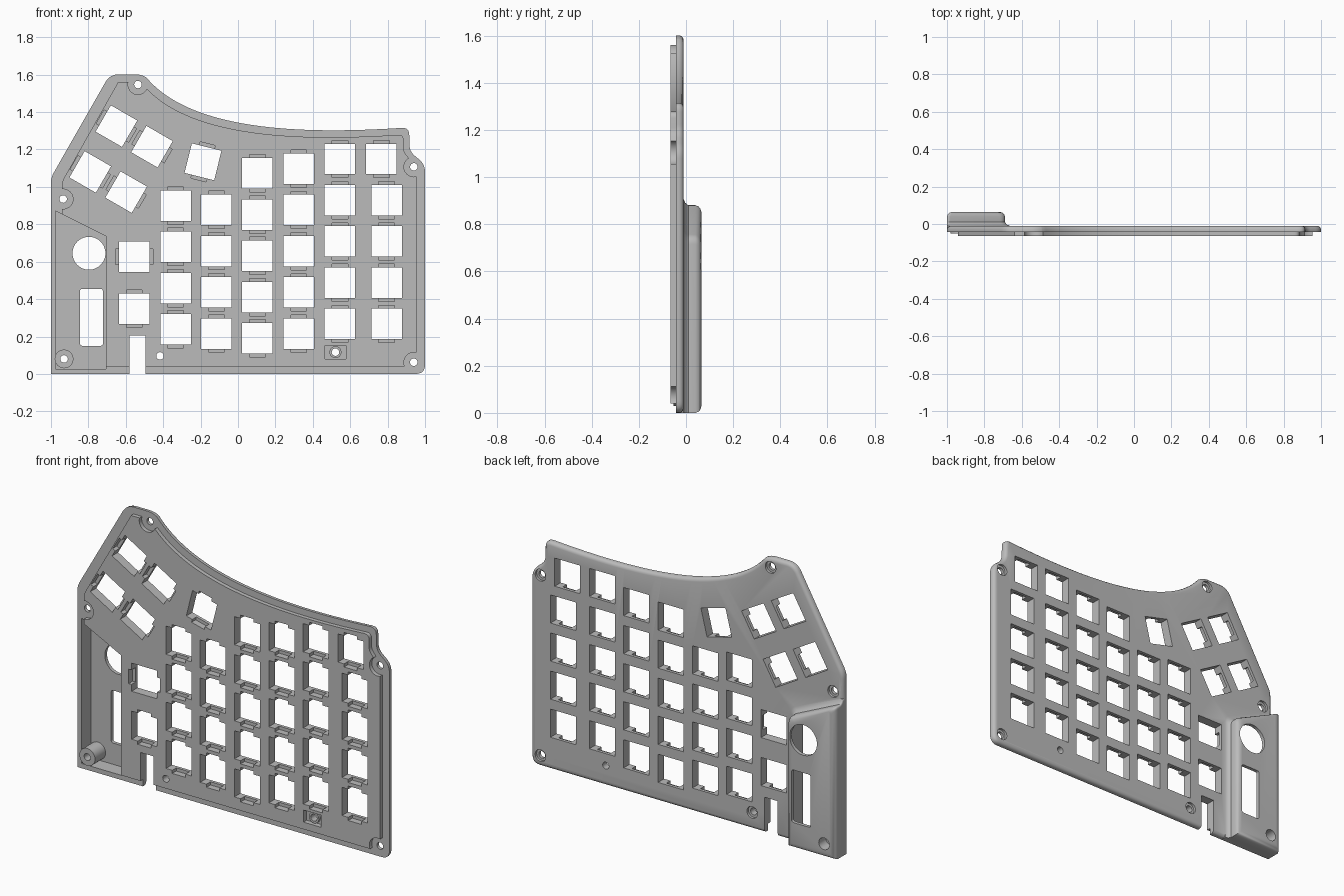
import bpy, bmesh, math
from mathutils import Vector
from mathutils.geometry import interpolate_bezier

cube = bpy.data.objects.get("Cube")
if cube:
    bpy.data.objects.remove(cube, do_unlink=True)

grey = bpy.data.materials.new("matte grey")
grey.use_nodes = True
grey.diffuse_color = (0.5, 0.5, 0.5, 1)
grey.node_tree.nodes["Principled BSDF"].inputs["Base Color"].default_value = (0.5, 0.5, 0.5, 1)

FRONT, RIM, BACK = -0.065, -0.042, -0.01


# ---- outline helpers (points in x, z) ----
def rounded(corners):
    """Polygon from (x, z, radius) corners, rounding those with a radius."""
    out = []
    for i, (x, z, r) in enumerate(corners):
        p = Vector((x, z))
        if r == 0:
            out.append(p)
            continue
        a = p + (Vector(corners[i - 1][:2]) - p).normalized() * r
        b = p + (Vector(corners[(i + 1) % len(corners)][:2]) - p).normalized() * r
        for k in range(7):
            t = k / 6
            out.append(a * (1 - t) ** 2 + p * 2 * t * (1 - t) + b * t ** 2)
    return out


def circle(x, z, r, n=32):
    return [Vector((x + r * math.cos(math.tau * i / n), z + r * math.sin(math.tau * i / n)))
            for i in range(n)]


def rect(x, z, w, h, deg=0):
    c, s = math.cos(math.radians(deg)), math.sin(math.radians(deg))
    return [Vector((x + c * u * w / 2 - s * v * h / 2, z + s * u * w / 2 + c * v * h / 2))
            for u, v in ((-1, -1), (1, -1), (1, 1), (-1, 1))]


# ---- solid helpers ----
def loft(bm, layers):
    """Skin a stack of equal-sized outlines given as (points, y)."""
    rings = [[bm.verts.new((p.x, y, p.y)) for p in pts] for pts, y in layers]
    n = len(rings[0])
    bm.faces.new(rings[0])
    bm.faces.new(rings[-1])
    for a, b in zip(rings, rings[1:]):
        for i in range(n):
            bm.faces.new((a[i], a[(i + 1) % n], b[(i + 1) % n], b[i]))


def solid(name, stacks, bevel=0):
    bm = bmesh.new()
    for layers in stacks:
        loft(bm, layers)
    bmesh.ops.recalc_face_normals(bm, faces=bm.faces)
    if bevel:
        top = max(v.co.y for v in bm.verts)
        edges = [e for e in bm.edges if all(abs(v.co.y - top) < 1e-5 for v in e.verts)]
        bmesh.ops.bevel(bm, geom=edges, offset=bevel, segments=3, profile=0.5,
                        affect='EDGES', clamp_overlap=False)
    mesh = bpy.data.meshes.new(name)
    bm.to_mesh(mesh)
    bm.free()
    mesh.materials.append(grey)
    obj = bpy.data.objects.new(name, mesh)
    bpy.context.collection.objects.link(obj)
    return obj


def prism(pts, y0, y1):
    return [(pts, y0), (pts, y1)]


def combine(target, tool, operation):
    mod = target.modifiers.new(tool.name, 'BOOLEAN')
    mod.operation, mod.solver, mod.object = operation, 'EXACT', tool
    bpy.context.view_layer.objects.active = target
    bpy.ops.object.modifier_apply(modifier=mod.name)
    bpy.data.objects.remove(tool, do_unlink=True)


# ---- rim plate with the swept top edge ----
sweep = [Vector(p[:2]) for p in interpolate_bezier(
    (-0.49, 1.585, 0), (-0.24, 1.285, 0), (0.4, 1.285, 0), (0.87, 1.315, 0), 40)]
rim = rounded([(-1, 0, 0), (-1, 1.05, 0.03), (-0.685, 1.602, 0.05), (-0.52, 1.602, 0.03)]
              + [(p.x, p.y, 0) for p in sweep]
              + [(0.915, 1.318, 0.04), (0.917, 1.19, 0.035), (1, 1.12, 0.04), (1, 0, 0.05)])
body = solid("keyboard_plate", [prism(rim, RIM, BACK)], bevel=0.02)

# ---- thicker front field, relieved around the screws ----
field_sweep = [(p.x - 0.018, p.y - 0.037, 0) for p in sweep]
field = rounded([(-0.94, 0.04, 0), (-0.94, 1.03, 0.02), (-0.64, 1.562, 0), (-0.56, 1.562, 0)]
                + field_sweep
                + [(0.885, 1.28, 0.03), (0.885, 1.19, 0.02), (0.955, 1.1, 0.02), (0.955, 0.04, 0)])
front_field = solid("front_field", [prism(field, FRONT, -0.03)])
screws = [(-0.535, 1.547), (0.94, 1.107), (0.94, 0.062), (-0.935, 0.935)]
combine(front_field, solid("screw_reliefs",
        [prism(circle(x, z, 0.053), -0.1, 0.05) for x, z in screws]), 'DIFFERENCE')
combine(body, front_field, 'UNION')


# ---- raised housing on the back, flared at its foot ----
def housing_outline(g):
    e, r = max(0, -g), -0.69 + g
    return rounded([(-1 + e, e, 0), (r, e, 0), (r, 0.745 + g, 0.03), (-1 + e, 0.887 + g, 0.02)])


flare = [(-0.03, 0.03), (BACK, 0.025), (-0.003, 0.01), (0.01, 0), (0.04, 0),
         (0.053, -0.005), (0.061, -0.014), (0.065, -0.028)]
combine(body, solid("housing", [[(housing_outline(g), y) for y, g in flare]]), 'UNION')
cavity = rounded([(-0.975, 0.027, 0), (-0.705, 0.027, 0), (-0.705, 0.735, 0), (-0.975, 0.87, 0)])
combine(body, solid("housing_cavity", [prism(cavity, -0.1, 0.045)]), 'DIFFERENCE')
post = (-0.93, 0.08)
combine(body, solid("screw_post", [prism(circle(*post, 0.05), RIM - 0.01, 0.055)]), 'UNION')

# ---- switch positions: x, z, angle ----
keys = [(-0.555, 0.626, 90), (-0.555, 0.348, 0), (-0.187, 1.134, -14), (0.767, 1.149, 0),
        (-0.65, 1.325, 60), (-0.46, 1.215, 60), (-0.79, 1.08, 60), (-0.598, 0.972, 60)]
for x, z, count in ((-0.334, 0.238, 4), (-0.115, 0.216, 4), (0.104, 0.19, 5),
                    (0.325, 0.215, 5), (0.545, 0.267, 5), (0.794, 0.267, 4)):
    keys += [(x, z + 0.2205 * i, 0) for i in range(count)]
combine(body, solid("switch_holes",
        [prism(rect(x, z, 0.163, 0.163, a), -0.1, 0.1) for x, z, a in keys]), 'DIFFERENCE')
combine(body, solid("clip_notches",
        [prism(rect(x, z, 0.084, 0.2, a), -0.1, -0.028) for x, z, a in keys]), 'DIFFERENCE')

# ---- screw holes, knob hole, screen slot, cable notch, reset button ----
stand = (-0.417, 0.096)
reset = (0.521, 0.116)
through = [prism(circle(x, z, 0.02, 24), -0.1, 0.1) for x, z in screws + [post, stand, reset]]
through.append(prism(circle(-0.797, 0.645, 0.088, 48), -0.1, 0.1))
slot = rounded([(-0.845, 0.15, 0.015), (-0.722, 0.15, 0.015),
                (-0.722, 0.455, 0.015), (-0.845, 0.455, 0.015)])
through.append(prism(slot, -0.1, 0.1))
through.append(prism(rect(-0.538, 0.05, 0.085, 0.31), -0.1, 0.1))
combine(body, solid("through_holes", through), 'DIFFERENCE')
sinks = [prism(circle(x, z, 0.034, 24), -0.024, 0.1) for x, z in screws + [stand]]
sinks.append(prism(circle(*post, 0.034, 24), 0.0, 0.1))
sinks.append(prism(rect(*reset, 0.112, 0.07), -0.1, -0.035))
combine(body, solid("screw_head_recesses", sinks), 'DIFFERENCE')
collar = solid("reset_collar", [prism(circle(*reset, 0.032, 24), -0.05, -0.03)])
combine(collar, solid("collar_bore", [prism(circle(*reset, 0.02, 24), -0.1, 0.1)]), 'DIFFERENCE')

# ---- shading ----
bpy.ops.object.select_all(action='DESELECT')
for obj in (body, collar):
    obj.select_set(True)
bpy.context.view_layer.objects.active = body
bpy.ops.object.shade_smooth_by_angle(angle=math.radians(31))
